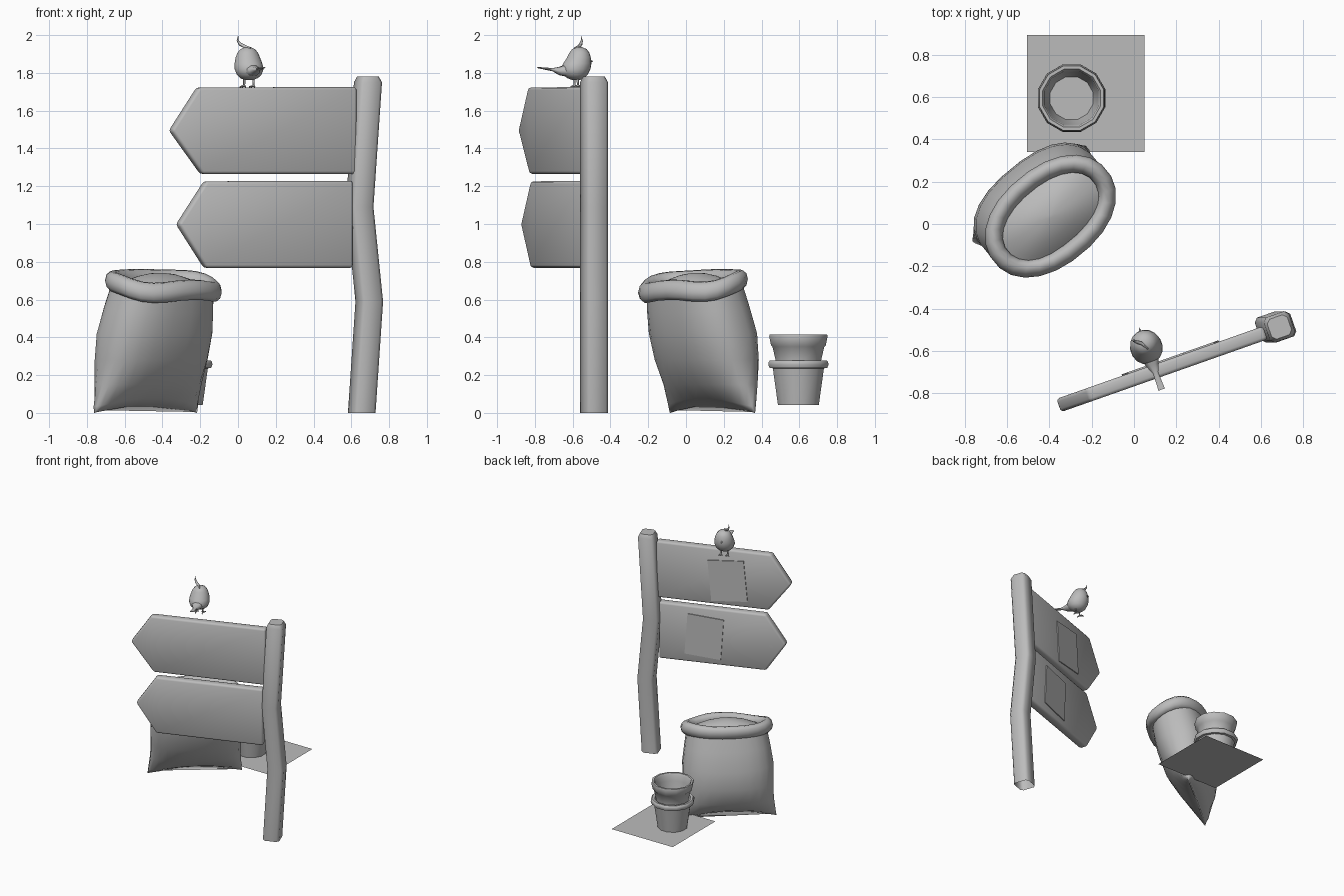
import bpy, bmesh
from math import sin, cos, pi, radians, copysign
from mathutils import Vector, Matrix

cube = bpy.data.objects.get("Cube")
if cube:
    bpy.data.objects.remove(cube, do_unlink=True)

grey = bpy.data.materials.new("plain grey")
grey.use_nodes = True
grey.diffuse_color = (0.5, 0.5, 0.5, 1)
grey.node_tree.nodes["Principled BSDF"].inputs["Base Color"].default_value = (0.5, 0.5, 0.5, 1)


def finish(name, bm, angle=40):
    """Turn a bmesh into a shaded, coloured object."""
    bmesh.ops.recalc_face_normals(bm, faces=bm.faces)
    mesh = bpy.data.meshes.new(name)
    bm.to_mesh(mesh)
    bm.free()
    mesh.materials.append(grey)
    ob = bpy.data.objects.new(name, mesh)
    bpy.context.collection.objects.link(ob)
    bpy.ops.object.select_all(action="DESELECT")
    ob.select_set(True)
    bpy.context.view_layer.objects.active = ob
    if angle:
        bpy.ops.object.shade_smooth_by_angle(angle=radians(angle))
    return ob


def oval(centre, a, b, n, turn=0, power=1.0, tilt=0.0):
    """Ring of points; power < 1 squares it off, tilt lifts the +b side."""
    pts = []
    for i in range(n):
        t = 2 * pi * (i + 0.5) / n
        u = a * copysign(abs(cos(t)) ** power, cos(t))
        v = b * copysign(abs(sin(t)) ** power, sin(t))
        pts.append(Vector(centre) + Vector((u * cos(turn) - v * sin(turn),
                                            u * sin(turn) + v * cos(turn), tilt * v)))
    return pts


def loft(name, rings, start=False, end=False, closed=False, angle=40):
    """Skin a series of rings, with optional end caps."""
    bm = bmesh.new()
    loops = [[bm.verts.new(p) for p in r] for r in rings]
    n = len(loops[0])
    pairs = list(zip(loops, loops[1:])) + ([(loops[-1], loops[0])] if closed else [])
    for lo, hi in pairs:
        for i in range(n):
            j = (i + 1) % n
            bm.faces.new((lo[i], lo[j], hi[j], hi[i]))
    if start:
        bm.faces.new(loops[0])
    if end:
        bm.faces.new(loops[-1])
    return finish(name, bm, angle)


def tube(name, points, radii, n=6):
    """Thin tapered tube along a path."""
    pts = [Vector(p) for p in points]
    rings = []
    for i, p in enumerate(pts):
        d = (pts[min(i + 1, len(pts) - 1)] - pts[max(i - 1, 0)]).normalized()
        q = d.to_track_quat("Z", "Y")
        rings.append([p + q @ v for v in oval((0, 0, 0), radii[i], radii[i], n)])
    return loft(name, rings, True, True, angle=60)


# Crooked post: square with bevelled corners, open underneath
SWING = radians(19.4)


def post_ring(x, z, half, bevel=0.018):
    c, s = half, half - bevel
    square = [(c, -s), (c, s), (s, c), (-s, c), (-c, s), (-c, -s), (-s, -c), (s, -c)]
    turn = Matrix.Rotation(SWING, 3, "Z")
    return [Vector((x, -0.487, z)) + turn @ Vector((u, v, 0)) for u, v in square]


loft("post", [post_ring(0.655, 0, 0.062), post_ring(0.695, 0.59, 0.062),
              post_ring(0.644, 1.09, 0.062), post_ring(0.688, 1.75, 0.063),
              post_ring(0.688, 1.78, 0.05)], end=True, angle=50)


# Arrow boards, and the notes fixed to their backs
def on_board(x):
    """World y of the board's middle plane."""
    return -0.712 + 0.352 * (x - 0.06)


def plate(name, outline, x, z, depth, push=0.0, lean=0.0, bevel=0.0):
    bm = bmesh.new()
    front = bm.faces.new([bm.verts.new((u, -depth / 2, w)) for u, w in outline])
    out = bmesh.ops.extrude_face_region(bm, geom=[front])
    moved = [g for g in out["geom"] if isinstance(g, bmesh.types.BMVert)]
    bmesh.ops.translate(bm, verts=moved, vec=(0, depth, 0))
    if bevel:
        bmesh.ops.bevel(bm, geom=bm.edges[:], offset=bevel, segments=2,
                        profile=0.5, affect="EDGES")
    place = (Matrix.Translation((x, on_board(x), z)) @ Matrix.Rotation(SWING, 4, "Z")
             @ Matrix.Translation((0, push, 0)) @ Matrix.Rotation(lean, 4, "Y"))
    bm.transform(place)
    return finish(name, bm, 70 if bevel else 0)


for name, x, z, tip, top_neck, low_neck, end in (
        ("upper_board", 0.13, 1.495, -0.52, -0.365, -0.345, 0.52),
        ("lower_board", 0.13, 0.998, -0.48, -0.325, -0.325, 0.50)):
    plate(name, [(tip, 0), (low_neck, -0.23), (end, -0.23), (end, 0.23), (top_neck, 0.228)],
          x, z, 0.066, bevel=0.015)

for name, x, z, lean in (("upper_note", 0.1, 1.47, 0.09), ("lower_note", 0.27, 0.99, -0.07)):
    w, h = 0.14, 0.165
    plate(name, [(-w, -h), (w, -h), (w, h), (-w, h)], x, z, 0.008, push=0.036, lean=lean)

# Sack: pinched at the seam underneath, leaning forward to its mouth
LAY = radians(39.5)


def sack_ring(z, x, y, a, b, tilt=0.0, power=0.85):
    return oval((x, y, z), a, b, 24, LAY, power, tilt)


body = [sack_ring(0.03, -0.49, 0.14, 0.355, 0.012),
        sack_ring(0.06, -0.488, 0.138, 0.35, 0.07),
        sack_ring(0.15, -0.477, 0.13, 0.338, 0.14),
        sack_ring(0.28, -0.46, 0.11, 0.338, 0.195),
        sack_ring(0.42, -0.442, 0.09, 0.34, 0.215),
        sack_ring(0.55, -0.42, 0.065, 0.32, 0.205, 0.1),
        sack_ring(0.66, -0.4, 0.045, 0.3, 0.19, 0.2)]
for p in body[0] + body[1]:
    # the corners droop to the ground
    reach = abs((p.x + 0.49) * cos(LAY) + (p.y - 0.14) * sin(LAY)) / 0.355
    p.z += 0.018 - 0.045 * reach ** 2
low = min(p.z for p in body[0])
for p in body[0]:
    p.z -= low
loft("sack_body", body, start=True, angle=80)

# Rolled rim, slightly wavy
rim = []
for i in range(10):
    t = 2 * pi * i / 10
    r = 0.042 * cos(t)
    ring = sack_ring(0.675 + 0.054 * sin(t), -0.395, 0.037, 0.303 + r, 0.19 + r, 0.19, 0.92)
    for k, p in enumerate(ring):
        p.z += 0.008 * sin(k * pi / 4) + 0.005 * cos(k * pi / 3)
    rim.append(ring)
loft("sack_rim", rim, closed=True, angle=80)

# Heaped filling in the sack's mouth
loft("sack_filling", [sack_ring(0.655 + 0.085 * (1 - s * s), -0.395, 0.037, 0.285 * s, 0.17 * s, 0.15)
                      for s in (1, 0.8, 0.55, 0.3, 0.05)], end=True, angle=80)


# Two stacked pots on a thin ground sheet
def pot(name, profile):
    loft(name, [oval((-0.295, 0.595, z), r, r, 12) for r, z in profile], True, True, angle=40)


pot("lower_pot", [(0.112, 0.042), (0.14, 0.236), (0.158, 0.238), (0.165, 0.255), (0.163, 0.27),
                  (0.155, 0.278), (0.135, 0.275), (0.125, 0.2)])
pot("upper_pot", [(0.115, 0.2), (0.125, 0.28), (0.142, 0.35), (0.15, 0.358), (0.16, 0.405),
                  (0.157, 0.415), (0.142, 0.415), (0.133, 0.4), (0.128, 0.355), (0.105, 0.25)])

bm = bmesh.new()
bmesh.ops.create_grid(bm, x_segments=1, y_segments=1, size=0.277)
bmesh.ops.translate(bm, verts=bm.verts, vec=(-0.228, 0.617, 0.04))
finish("ground_sheet", bm, 0)

# Bird: egg-shaped body facing the back
FACE = radians(20)
bird = (Matrix.Translation((0.058, -0.583, 0)) @ Matrix.Rotation(FACE, 4, "Z"))


def put(x, y, z):
    return bird @ Vector((x, y, z))


loft("bird_body", [oval(put(0, y, z), a, b, 16, FACE) for z, y, a, b in (
    (1.762, 0.0, 0.02, 0.02), (1.772, 0.0, 0.047, 0.045), (1.79, -0.004, 0.066, 0.067),
    (1.82, -0.002, 0.077, 0.08), (1.85, 0.008, 0.074, 0.076), (1.88, 0.017, 0.066, 0.064),
    (1.905, 0.02, 0.056, 0.054), (1.925, 0.02, 0.04, 0.04), (1.936, 0.02, 0.016, 0.016))],
    True, True, angle=80)

# Tail: flattened rings running backwards
tail = []
for y, z, w, h in ((-0.03, 1.815, 0.055, 0.04), (-0.09, 1.81, 0.032, 0.024),
                   (-0.13, 1.817, 0.014, 0.009), (-0.19, 1.825, 0.016, 0.005),
                   (-0.213, 1.828, 0.018, 0.003)):
    tail.append([put(p.x, y, z + p.y) for p in oval((0, 0, 0), w, h, 8)])
loft("bird_tail", tail, True, True, angle=60)

tube("bird_beak", [put(0, 0.07, 1.868), put(0, 0.098, 1.86)], [0.01, 0.001])
tube("bird_crest", [put(0.005, -0.01, 1.932), put(-0.015, 0.025, 1.94), put(-0.035, 0.04, 1.952),
                    put(-0.045, 0.05, 1.97), put(-0.045, 0.045, 1.998)],
     [0.004, 0.009, 0.009, 0.006, 0.001])

# Legs with three toes forward and one back
for side, sx in (("left", -0.026), ("right", 0.026)):
    tube(side + "_leg", [put(sx, 0, 1.78), put(sx, 0.002, 1.73)], [0.007, 0.005])
    for k, (dx, dy) in enumerate(((-0.015, 0.028), (0, 0.034), (0.015, 0.028), (0, -0.02))):
        tube(f"{side}_toe_{k + 1}", [put(sx, 0, 1.732), put(sx + dx, dy, 1.726)], [0.006, 0.003])
